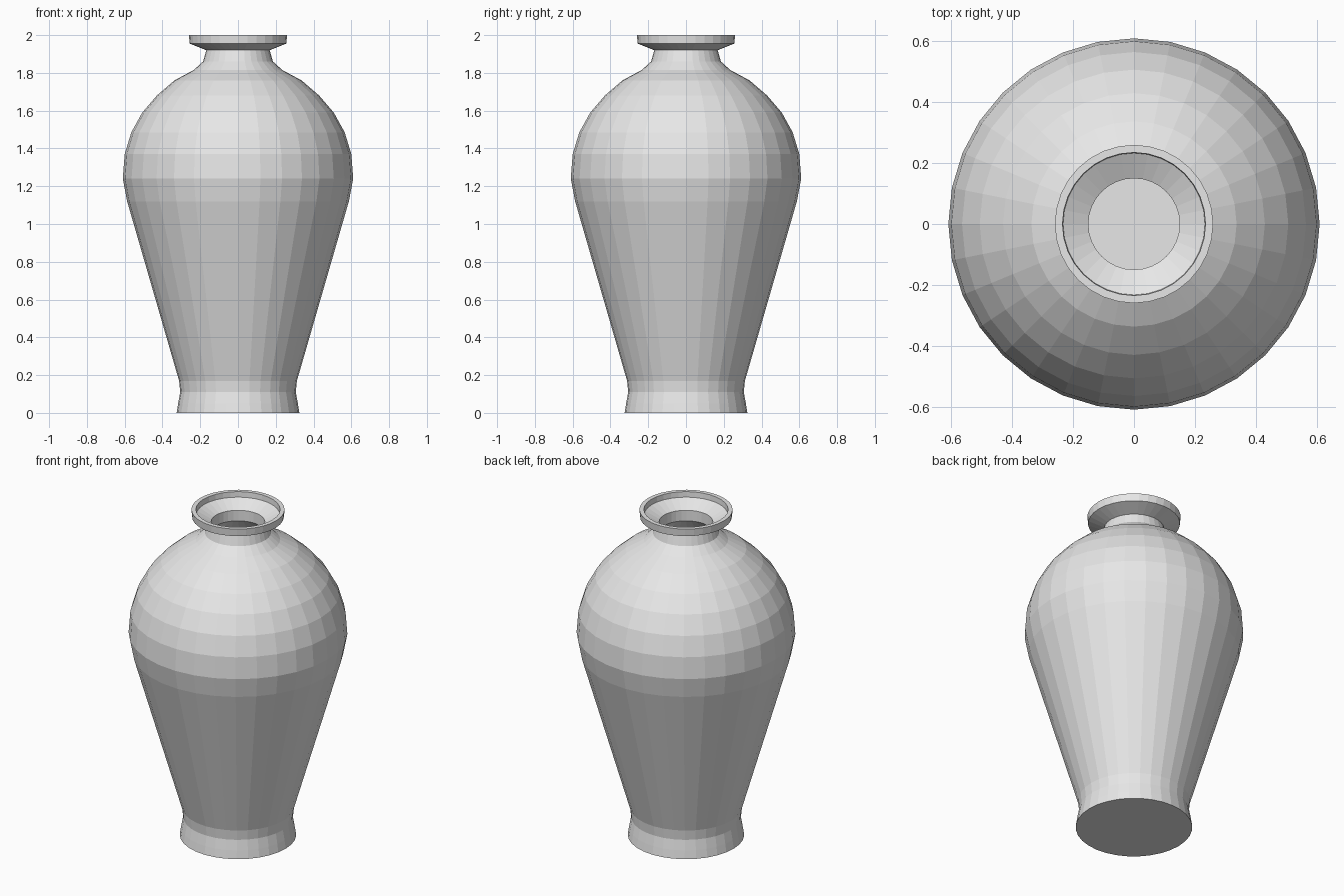
import bpy
import bmesh
import math

SIDES = 32

cube = bpy.data.objects.get("Cube")
if cube:
    bpy.data.objects.remove(cube, do_unlink=True)

# Plain glazed clay
clay = bpy.data.materials.new("pale grey clay")
clay.use_nodes = True
colour = (0.8, 0.8, 0.8, 1.0)
clay.diffuse_color = colour
clay.node_tree.nodes["Principled BSDF"].inputs["Base Color"].default_value = colour

# Outside profile (radius, height), from foot to rim
outside = [
    (0.325, 0.0), (0.317, 0.05), (0.306, 0.11), (0.312, 0.17),
    (0.587, 1.12), (0.61, 1.24), (0.60, 1.37), (0.565, 1.485),
    (0.507, 1.59), (0.43, 1.68), (0.337, 1.76), (0.235, 1.815),
    (0.185, 1.86), (0.168, 1.92), (0.256, 1.955), (0.26, 2.0),
]

# Inside profile, from rim down through the neck to the floor
inside = [
    (0.235, 2.0), (0.233, 1.967), (0.15, 1.925), (0.15, 1.86),
    (0.22, 1.78), (0.32, 1.725), (0.41, 1.65), (0.485, 1.56),
    (0.54, 1.47), (0.57, 1.36), (0.58, 1.24), (0.557, 1.12),
    (0.28, 0.16), (0.28, 0.06),
]


def lathe(name, profile):
    """Spin a profile round z and close both ends with flat caps."""
    bm = bmesh.new()
    rings = []
    for radius, height in profile:
        ring = []
        for i in range(SIDES):
            a = math.tau * i / SIDES
            ring.append(bm.verts.new((radius * math.cos(a), radius * math.sin(a), height)))
        rings.append(ring)
    for low, high in zip(rings, rings[1:]):
        for i in range(SIDES):
            j = (i + 1) % SIDES
            bm.faces.new((low[i], low[j], high[j], high[i]))
    bm.faces.new(rings[0][::-1])
    bm.faces.new(rings[-1])
    bmesh.ops.recalc_face_normals(bm, faces=bm.faces)
    mesh = bpy.data.meshes.new(name)
    bm.to_mesh(mesh)
    bm.free()
    mesh.materials.append(clay)
    obj = bpy.data.objects.new(name, mesh)
    bpy.context.collection.objects.link(obj)
    return obj


# Hollow vase: foot, body, neck, flared rim and inner wall in one shell
lathe("vase", outside + inside)
